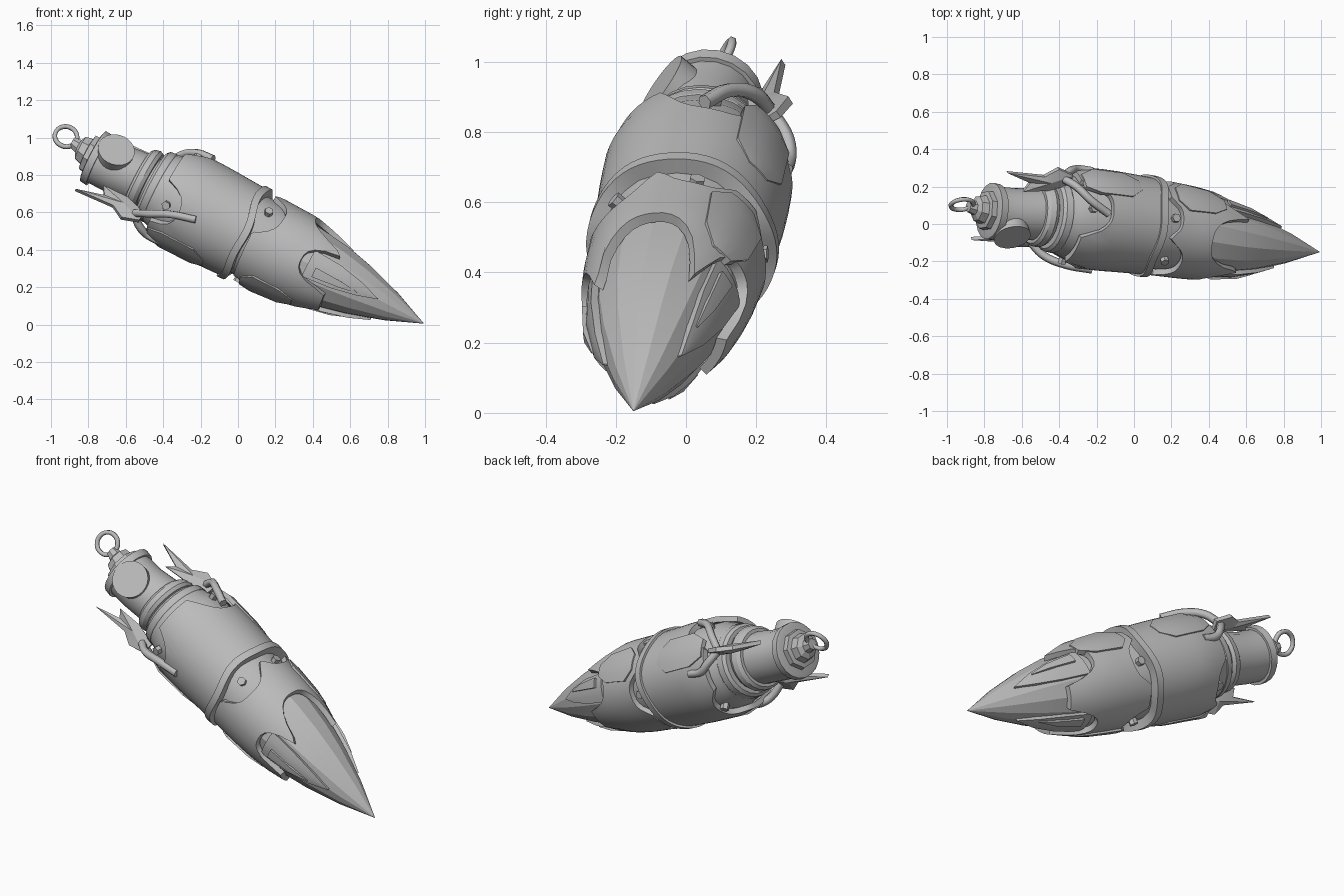
import bpy, bmesh, math
from mathutils import Vector, Matrix

if "Cube" in bpy.data.objects:
    bpy.data.objects.remove(bpy.data.objects["Cube"])

# Single stone grey for everything
mat = bpy.data.materials.new("stone grey")
mat.use_nodes = True
GREY = (0.5, 0.5, 0.5, 1)
mat.diffuse_color = GREY
mat.node_tree.nodes["Principled BSDF"].inputs["Base Color"].default_value = GREY

# Tilted body frame: t runs from the tip along AXIS, angle 0 is the eye side
TIP = Vector((0.995, -0.15, 0.005))
AXIS = Vector((-0.882, 0.115, 0.457)).normalized()
FRONT = Vector((0, -0.86, 0.5))
FRONT = (FRONT - AXIS * FRONT.dot(AXIS)).normalized()
SIDE = AXIS.cross(FRONT)


def at(t, deg, r):
    """Point on the body, whose spine bows backwards in the middle and dips at the head."""
    a = math.radians(deg)
    bow = 0.022 * math.sin(math.pi * min(1, max(0, (t - 0.5) / 1.4)))
    dip = 0.03 * max(0, 1 - abs(t - 1.92) / 0.25)
    return TIP + AXIS * t + FRONT * (math.cos(a) * r - bow) + SIDE * (math.sin(a) * r - dip)


def finish(name, bm, angle=30):
    bmesh.ops.remove_doubles(bm, verts=bm.verts, dist=0.0005)
    bmesh.ops.recalc_face_normals(bm, faces=bm.faces)
    me = bpy.data.meshes.new(name)
    bm.to_mesh(me)
    bm.free()
    me.materials.append(mat)
    me.shade_smooth()
    me.set_sharp_from_angle(angle=math.radians(angle))
    ob = bpy.data.objects.new(name, me)
    bpy.context.collection.objects.link(ob)


def interp(table, x):
    for (x0, y0), (x1, y1) in zip(table, table[1:]):
        if x <= x1:
            return y0 + (y1 - y0) * max(0, (x - x0) / (x1 - x0))
    return table[-1][1]


def loft(name, loops, closed, angle=30):
    """Join equal point loops; either wrap round or cap both ends."""
    bm = bmesh.new()
    rings = [[bm.verts.new(p) for p in lp] for lp in loops]
    n = len(rings[0])
    for i in range(len(rings) if closed else len(rings) - 1):
        a, b = rings[i], rings[(i + 1) % len(rings)]
        for k in range(n):
            bm.faces.new((a[k], a[(k + 1) % n], b[(k + 1) % n], b[k]))
    if not closed:
        for ring in (rings[0], rings[-1]):
            for k in range(n // 2 - 1):
                bm.faces.new((ring[k], ring[k + 1], ring[n - 2 - k], ring[n - 1 - k]))
    finish(name, bm, angle)


def lathe(name, profile, n=24, angle=30):
    bm = bmesh.new()
    rings = [[bm.verts.new(at(t, 360 * k / n, r)) for k in range(n)] for t, r in profile]
    for a, b in zip(rings, rings[1:]):
        for k in range(n):
            bm.faces.new((a[k], a[(k + 1) % n], b[(k + 1) % n], b[k]))
    finish(name, bm, angle)


def shell(name, profile, lo, hi, thick=0.03, n=60, rows=5):
    """Thick sleeve whose two edges vary with angle."""
    loops = []
    for k in range(n):
        d = 360 * k / n
        ts = [lo(d) + (hi(d) - lo(d)) * i / rows for i in range(rows + 1)]
        outer = [at(t, d, interp(profile, t)) for t in ts]
        inner = [at(t, d, interp(profile, t) - thick) for t in ts]
        loops.append(outer + inner[::-1])
    loft(name, loops, True)


def plate(name, centre, rows, thick=0.025, cols=4):
    """Curved armour plate; rows are (t, half width in degrees, radius)."""
    loops = []
    for j in range(cols + 1):
        u = 2 * j / cols - 1
        outer = [at(t, centre + u * w, r) for t, w, r in rows]
        inner = [at(t, centre + u * w, r - thick) for t, w, r in rows]
        loops.append(outer + inner[::-1])
    loft(name, loops, False)


def notch(d, *cuts):
    """Deepest rounded cut at angle d; cuts are (centre, half width, depth)."""
    best = 0
    for c, w, depth in cuts:
        x = abs((d - c + 180) % 360 - 180) / w
        best = max(best, depth * (1 - x ** 3))
    return best


# Pointed nose and inner core
lathe("nose_spike", [(0, 0), (0.2, 0.083), (0.4, 0.147), (0.55, 0.183), (0.72, 0.207), (0.9, 0.218)], 14, 20)
lathe("inner_core", [(0.85, 0.2), (0.95, 0.225), (1.5, 0.235), (1.56, 0.21), (1.64, 0.19), (1.64, 0)], 24)

# Lower sleeve with arched openings around the claws and one bare arch on top
CLAWS = (-25, 130, 230)
shell("lower_sleeve", [(0.4, 0.167), (0.52, 0.205), (0.65, 0.235), (0.8, 0.25), (1.02, 0.258)],
      lambda d: 0.53 + notch(d, (52, 43, 0.24), *((c, 32, 0.19) for c in CLAWS)),
      lambda d: 1.02 - notch(d, (12, 34, 0.11), (75, 24, 0.06), (150, 28, 0.08), (240, 30, 0.1)))

# Wavy collar and upper sleeve
def wave(d):
    return 0.02 * math.sin(math.radians(2 * d)) + 0.008 * math.sin(math.radians(5 * d))

shell("collar", [(1, 0.272), (1.2, 0.277)], lambda d: 1.05 + wave(d), lambda d: 1.09 + wave(d), 0.05, rows=1)

MID = 20
shell("upper_sleeve", [(1.0, 0.258), (1.3, 0.271), (1.45, 0.272), (1.58, 0.248)],
      lambda d: 1.085 + wave(d),
      lambda d: 1.55 - notch(d, (MID - 62, 30, 0.13), (MID + 54, 36, 0.16), (200, 30, 0.07)))

# Claw plates lying on the nose, each with a raised spine
for i, c in enumerate(CLAWS):
    plate(f"claw_{i}", c, [(0.27, 1, 0.118), (0.38, 14, 0.16), (0.52, 20, 0.197), (0.68, 21, 0.22)], 0.04)
    plate(f"claw_spine_{i}", c - 8, [(0.38, 1, 0.165), (0.48, 5, 0.2), (0.63, 7, 0.226)], 0.03, 2)

# Extra armour plates over the sleeves
for i, (c, t) in enumerate(((108, 0.68), (-95, 0.68))):
    plate(f"lower_plate_{i}", c, [(t, 8, 0.243), (t + 0.08, 19, 0.257), (t + 0.24, 22, 0.267), (t + 0.3, 10, 0.264)])
for i, c in enumerate((112, -95)):
    plate(f"upper_plate_{i}", c, [(1.2, 8, 0.27), (1.27, 20, 0.278), (1.46, 20, 0.281), (1.54, 11, 0.263)])

# Neck bands
for i, (t0, t1, r) in enumerate(((1.58, 1.65, 0.203), (1.665, 1.73, 0.178))):
    lathe(f"neck_band_{i}", [(t0, 0.12), (t0, r - 0.01), (t0 + 0.02, r), (t1 - 0.015, r - 0.005), (t1, r - 0.02), (t1, 0.12)])

# Head, rim and stepped cap
lathe("head", [(1.62, 0.14), (1.76, 0.142), (1.86, 0.138), (1.97, 0.138)], 20)
lathe("head_rim", [(1.955, 0.12), (1.955, 0.152), (1.995, 0.152), (2.0, 0.135), (2.0, 0)], 20)
lathe("cap", [(1.99, 0.11), (2.03, 0.105), (2.035, 0.08), (2.075, 0.07), (2.09, 0.04), (2.13, 0.03), (2.13, 0)], 8, 15)


def stub(name, t, deg, r0, r1, radius, n):
    """Short radial cylinder standing on the body."""
    z = (at(t, deg, 1) - at(t, deg, 0)).normalized()
    rot = Matrix((AXIS.cross(z), AXIS, z)).transposed().to_4x4()
    bm = bmesh.new()
    bmesh.ops.create_cone(bm, cap_ends=True, segments=n, radius1=radius * 0.9, radius2=radius, depth=r1 - r0)
    bm.transform(Matrix.Translation(at(t, deg, (r0 + r1) / 2)) @ rot)
    finish(name, bm)


# Round eye disc and small pegs in the gaps
stub("eye_disc", 1.885, 9, 0.03, 0.158, 0.1, 24)
for i, d in enumerate((-25, 14, 75, 150, 240)):
    stub(f"gap_peg_{i}", 1.0, d, 0.2, 0.252, 0.024, 6)
for i, d in enumerate((MID + 54, MID - 62, 200)):
    stub(f"neck_peg_{i}", 1.5, d, 0.2, 0.26, 0.024, 6)


def tube(name, pts, radius, cyclic=False):
    cu = bpy.data.curves.new(name, "CURVE")
    cu.dimensions = "3D"
    cu.bevel_depth, cu.bevel_resolution, cu.resolution_u = radius, 1, 5
    cu.use_fill_caps = True
    sp = cu.splines.new("BEZIER")
    sp.bezier_points.add(len(pts) - 1)
    for bp, p in zip(sp.bezier_points, pts):
        bp.co = p
        bp.handle_left_type = bp.handle_right_type = "AUTO"
    sp.use_cyclic_u = cyclic
    cu.materials.append(mat)
    ob = bpy.data.objects.new(name, cu)
    bpy.context.collection.objects.link(ob)


# Hanging ring
centre = TIP + AXIS * 2.175 + SIDE * 0.008
tube("hanging_ring", [centre + (AXIS * math.cos(a) + SIDE * math.sin(a)) * 0.06
                      for a in (math.pi * k / 4 for k in range(8))], 0.013, True)

# Forked blade horns with gripping arms, either side of the body's mid plane
FIN = [(1.60, 0, 0.20), (1.72, -6, 0.17), (1.86, -8, 0.165), (1.83, 0, 0.205), (1.98, 2, 0.25),
       (1.76, 1, 0.245), (1.69, 3, 0.29), (1.60, 0, 0.265)]
LEFT_ARM = [(1.64, 97, 0.235), (1.60, 80, 0.258), (1.53, 62, 0.27), (1.42, 48, 0.272)]
RIGHT_ARM = [(1.64, 97, 0.235), (1.57, 82, 0.262), (1.46, 68, 0.272), (1.32, 59, 0.272)]
BACK_ARM = [(1.64, 101, 0.235), (1.58, 114, 0.258), (1.53, 121, 0.262), (1.44, 120, 0.26)]
for side, s, front_arm in (("left", 1, LEFT_ARM), ("right", -1, RIGHT_ARM)):
    bm = bmesh.new()
    faces = []
    for half in (-1, 1):
        rim = [bm.verts.new(at(t, MID + s * (99 + d + 2.5 * half), r)) for t, d, r in FIN]
        hub = bm.verts.new(at(1.72, MID + s * (99 + 7 * half), 0.22))
        faces.append(rim)
        for k in range(len(FIN)):
            bm.faces.new((rim[k], rim[(k + 1) % len(FIN)], hub))
    a, b = faces
    for k in range(len(FIN)):
        m = (k + 1) % len(FIN)
        bm.faces.new((a[k], a[m], b[m], b[k]))
    finish(f"horn_{side}", bm, 15)
    for part, path in (("front_arm", front_arm), ("back_arm", BACK_ARM)):
        tube(f"{part}_{side}", [at(t, MID + s * d, r) for t, d, r in path], 0.022)
